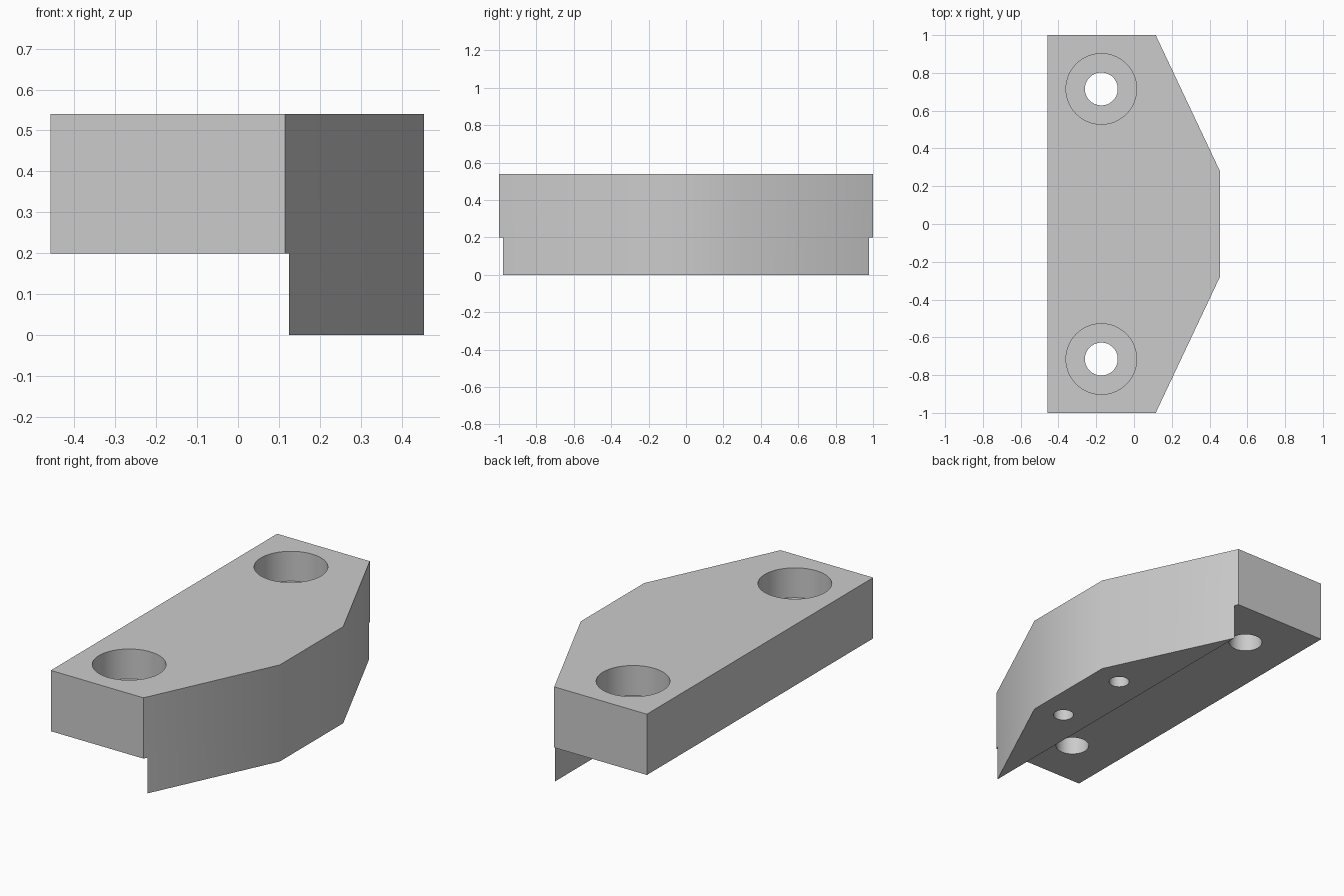
import bpy
import bmesh
import math

cube = bpy.data.objects.get("Cube")
if cube:
    bpy.data.objects.remove(cube, do_unlink=True)

HEIGHT = 0.54
STEP_Z = 0.20
STEP_X = 0.125

# One plain grey for the whole part
grey = bpy.data.materials.new("plain_grey")
grey.use_nodes = True
colour = (0.6, 0.6, 0.6, 1)
grey.diffuse_color = colour
grey.node_tree.nodes["Principled BSDF"].inputs["Base Color"].default_value = colour


def prism(name, outline, z0, z1):
    """Extrude a plan outline (counter-clockwise) from z0 to z1."""
    bm = bmesh.new()
    base = bm.faces.new([bm.verts.new((x, y, z0)) for x, y in outline])
    top = bmesh.ops.extrude_face_region(bm, geom=[base])
    verts = [v for v in top["geom"] if isinstance(v, bmesh.types.BMVert)]
    bmesh.ops.translate(bm, vec=(0, 0, z1 - z0), verts=verts)
    bmesh.ops.recalc_face_normals(bm, faces=bm.faces)
    mesh = bpy.data.meshes.new(name)
    bm.to_mesh(mesh)
    bm.free()
    mesh.materials.append(grey)
    obj = bpy.data.objects.new(name, mesh)
    bpy.context.collection.objects.link(obj)
    return obj


def circle(x, y, radius, sides=64):
    steps = [math.tau * i / sides for i in range(sides)]
    return [(x + radius * math.cos(a), y + radius * math.sin(a)) for a in steps]


def cut(target, name, outline, z0, z1):
    """Subtract a prism from the target and discard the cutter."""
    cutter = prism(name, outline, z0, z1)
    cutter.hide_render = True
    mod = target.modifiers.new(name, "BOOLEAN")
    mod.operation = "DIFFERENCE"
    mod.solver = "EXACT"
    mod.object = cutter
    bpy.context.view_layer.objects.active = target
    bpy.ops.object.modifier_apply(modifier=name)
    bpy.data.objects.remove(cutter, do_unlink=True)


# Block with chamfered corners on one long side
half = [(0.455, 0.28), (0.115, 1), (-0.458, 1)]
block = prism("mounting_block", half + [(x, -y) for x, y in reversed(half)], 0, HEIGHT)

# Step under the block, leaving a lip along the chamfered side
cut(block, "step_cutter", [(-1, -2), (STEP_X, -2), (STEP_X, 2), (-1, 2)], -1, STEP_Z)

for side in (-1, 1):
    # Counterbored bolt holes
    y = side * 0.715
    cut(block, "bolt_hole_cutter", circle(-0.173, y, 0.087), 0.1, 0.7)
    cut(block, "counterbore_cutter", circle(-0.173, y, 0.187), 0.373, 0.7)
    # Blind holes in the underside of the lip
    cut(block, "blind_hole_cutter", circle(0.296, side * 0.23, 0.053), -0.1, 0.3)

# Smooth bores and shallow corners, crisp edges elsewhere
bpy.ops.object.select_all(action="DESELECT")
block.select_set(True)
bpy.context.view_layer.objects.active = block
bpy.ops.object.shade_smooth_by_angle(angle=math.radians(30))
